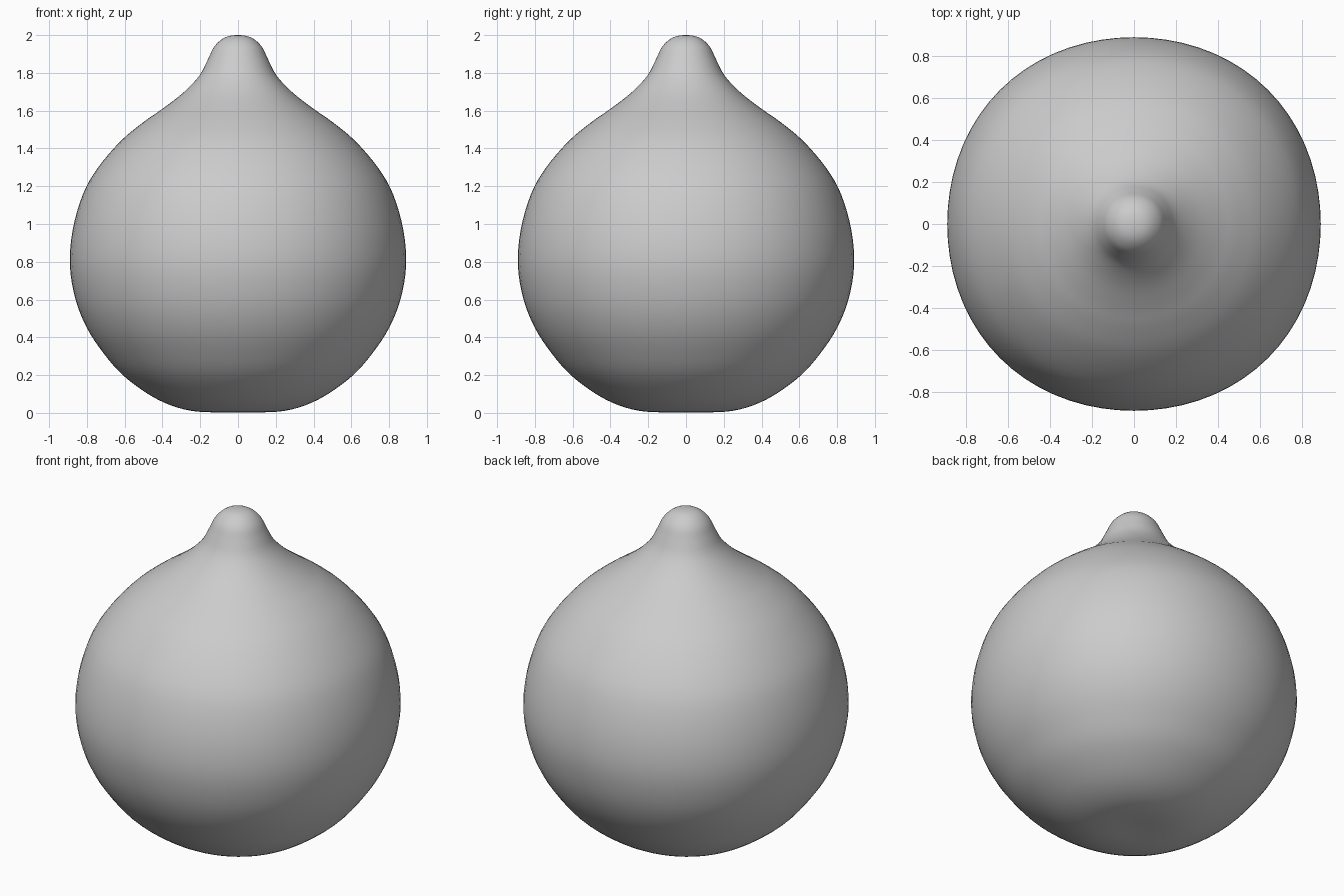
import bpy, bmesh, math
from mathutils import Vector

cube = bpy.data.objects.get("Cube")
if cube:
    bpy.data.objects.remove(cube, do_unlink=True)

SEGMENTS, STEPS = 72, 4
ROUNDED_SQUARE = 0.015  # slight bulge on the diagonals

# Half outline (radius, height) from the base to the tip
OUTLINE = [
    (0, 0.008), (0.18, 0.004), (0.32, 0.028), (0.46, 0.09), (0.61, 0.2),
    (0.715, 0.32), (0.80, 0.45), (0.86, 0.6), (0.89, 0.78), (0.875, 0.97),
    (0.82, 1.16), (0.74, 1.3), (0.62, 1.44), (0.5, 1.54), (0.4, 1.61),
    (0.29, 1.695), (0.205, 1.785), (0.16, 1.87), (0.125, 1.94),
    (0.07, 1.987), (0, 2),
]


def smooth_path(points, steps):
    """Curve through all points, mirrored over the axis at both ends."""
    p = [Vector(q) for q in points]
    p = [Vector((-p[1].x, p[1].y))] + p + [Vector((-p[-2].x, p[-2].y))]
    path = []
    for a, b, c, d in zip(p, p[1:], p[2:], p[3:]):
        for i in range(steps):
            t = i / steps
            path.append(b + (c - a) * (t / 2)
                        + (a - 2.5 * b + 2 * c - d / 2) * t ** 2
                        + (1.5 * (b - c) + (d - a) / 2) * t ** 3)
    return path + [p[-2]]


def ring(bm, radius, height):
    verts = []
    for i in range(SEGMENTS):
        a = math.tau * i / SEGMENTS
        r = radius * (1 + ROUNDED_SQUARE * (1 - math.cos(4 * a)) / 2)
        verts.append(bm.verts.new((r * math.cos(a), r * math.sin(a), height)))
    return verts


# Drop-shaped body, closed by a fan at each pole
path = smooth_path(OUTLINE, STEPS)
bm = bmesh.new()
rings = [ring(bm, q.x, q.y) for q in path[1:-1]]
base = bm.verts.new((0, 0, path[0].y))
tip = bm.verts.new((0, 0, path[-1].y))
for i in range(SEGMENTS):
    j = (i + 1) % SEGMENTS
    bm.faces.new((base, rings[0][j], rings[0][i]))
    bm.faces.new((tip, rings[-1][i], rings[-1][j]))
    for low, high in zip(rings, rings[1:]):
        bm.faces.new((low[i], low[j], high[j], high[i]))
for face in bm.faces:
    face.smooth = True

mesh = bpy.data.meshes.new("drop_body")
bm.to_mesh(mesh)
bm.free()
body = bpy.data.objects.new("drop_body", mesh)
bpy.context.collection.objects.link(body)

# Plain light grey
grey = bpy.data.materials.new("light_grey")
grey.use_nodes = True
colour = (0.6, 0.6, 0.6, 1)
grey.diffuse_color = colour
grey.node_tree.nodes["Principled BSDF"].inputs["Base Color"].default_value = colour
mesh.materials.append(grey)
